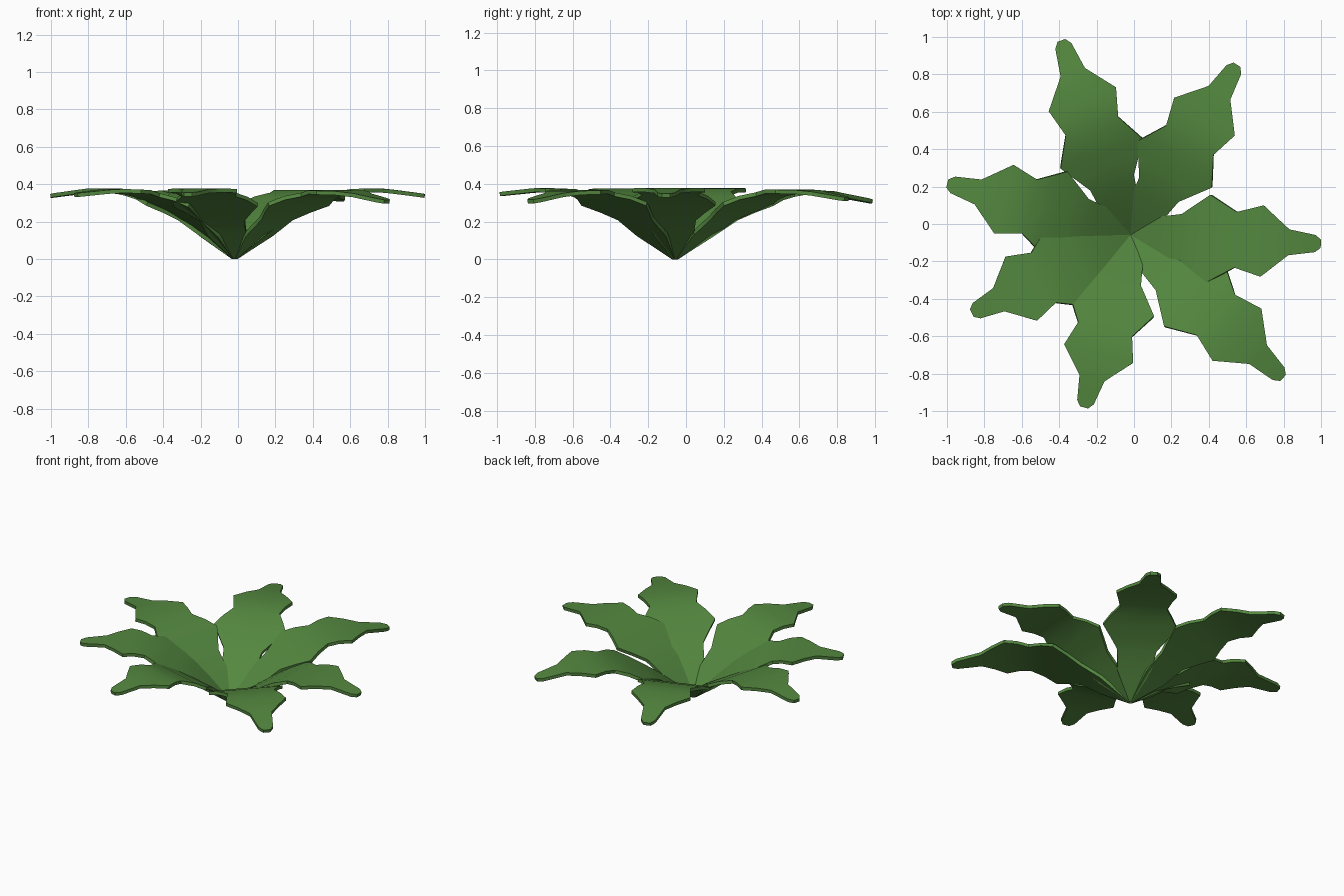
import bpy, bmesh, math

if "Cube" in bpy.data.objects:
    bpy.data.objects.remove(bpy.data.objects["Cube"])

# Leaf green
green = bpy.data.materials.new("leaf green")
green.diffuse_color = (0.088, 0.245, 0.05, 1)
green.use_nodes = True
green.node_tree.nodes["Principled BSDF"].inputs["Base Color"].default_value = green.diffuse_color

# Leaf outline: (distance from base, half width)
OUTLINE = [(0, 0.008), (0.17, 0.105), (0.30, 0.124), (0.465, 0.234), (0.625, 0.149),
           (0.78, 0.191), (0.935, 0.069), (1.085, 0.046), (1.118, 0.022)]
# Arching rise of the leaf: (distance, height)
ARCH = [(0, 0.0), (0.16, 0.117), (0.33, 0.229), (0.54, 0.319),
        (0.69, 0.352), (0.86, 0.346), (1.0, 0.325), (1.13, 0.298)]
# Heading in degrees, scale, extra upward tilt in degrees
LEAVES = [(-2.7, 0.925, 3), (58, 0.965, 1.2), (109.6, 0.988, 0.2), (164.3, 0.925, 3),
          (206.2, 0.868, 4.5), (254.9, 0.876, 4.5), (-43.2, 1.0, 0)]
CENTRE = (-0.018, -0.058)
THICK = 0.021


def lookup(table, d):
    for (a, va), (b, vb) in zip(table, table[1:]):
        if d <= b:
            return va + (vb - va) * (d - a) / (b - a)
    return table[-1][1]


def make_leaf(index, heading, scale, tilt):
    h, t = math.radians(heading), math.radians(tilt)
    stations = sorted({d for d, _ in OUTLINE} | {0.08, 0.23, 0.38, 0.54, 0.70, 0.86})
    bm = bmesh.new()
    rows = []
    for d in stations:
        w, z = lookup(OUTLINE, d), lookup(ARCH, d)
        r = scale * (d * math.cos(t) - z * math.sin(t))
        z = scale * (d * math.sin(t) + z * math.cos(t)) + 0.016
        rows.append([bm.verts.new((CENTRE[0] + r * math.cos(h) - s * w * math.sin(h),
                                   CENTRE[1] + r * math.sin(h) + s * w * math.cos(h), z))
                     for s in (-1, 0, 1)])
    for a, b in zip(rows, rows[1:]):
        for k in (0, 1):
            bm.faces.new((a[k], b[k], b[k + 1], a[k + 1]))
    me = bpy.data.meshes.new(f"leaf_{index}")
    bm.to_mesh(me)
    bm.free()
    me.materials.append(green)
    ob = bpy.data.objects.new(f"leaf_{index}", me)
    bpy.context.collection.objects.link(ob)
    # Give the blade its thickness, downward from the top surface
    mod = ob.modifiers.new("thickness", 'SOLIDIFY')
    mod.thickness = THICK
    mod.offset = -1
    bpy.ops.object.select_all(action='DESELECT')
    bpy.context.view_layer.objects.active = ob
    ob.select_set(True)
    bpy.ops.object.modifier_apply(modifier=mod.name)
    bpy.ops.object.shade_smooth_by_angle(angle=math.radians(35))


for i, leaf in enumerate(LEAVES, 1):
    make_leaf(i, *leaf)
